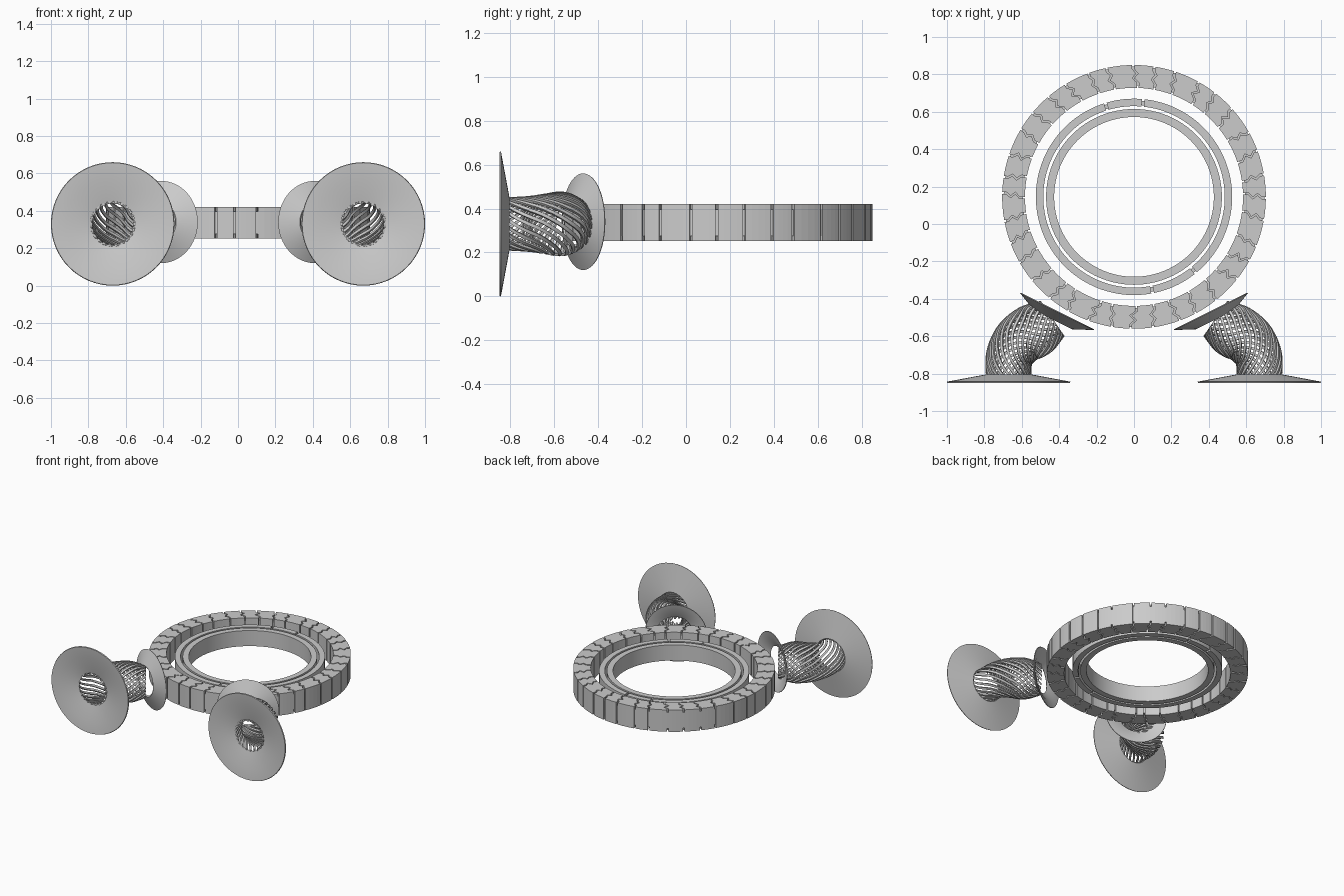
import bpy, bmesh, math, random
from mathutils import Vector

if "Cube" in bpy.data.objects:
    bpy.data.objects.remove(bpy.data.objects["Cube"])

random.seed(4)
C = Vector((0, 0.145, 0))          # ring centre
ZUP = Vector((0, 0, 1))


def finish(bm, name, smooth=None):
    bmesh.ops.recalc_face_normals(bm, faces=bm.faces)
    me = bpy.data.meshes.new(name)
    bm.to_mesh(me)
    bm.free()
    ob = bpy.data.objects.new(name, me)
    bpy.context.collection.objects.link(ob)
    if smooth:
        bpy.ops.object.select_all(action='DESELECT')
        ob.select_set(True)
        bpy.context.view_layer.objects.active = ob
        bpy.ops.object.shade_smooth_by_angle(angle=math.radians(smooth))
    return ob


def bridge(bm, loops, closed=True):
    """Skin a list of equally long vertex loops."""
    n = len(loops[0])
    for i in range(len(loops) if closed else len(loops) - 1):
        a, b = loops[i], loops[(i + 1) % len(loops)]
        for k in range(n):
            bm.faces.new((a[k], a[(k + 1) % n], b[(k + 1) % n], b[k]))


def lathe(name, profile, origin, axis, sides=64):
    """Revolve a closed (radius, height) profile around an axis."""
    axis = axis.normalized()
    u = axis.cross(ZUP) if abs(axis.z) < 0.9 else Vector((1, 0, 0))
    u.normalize()
    w = axis.cross(u)
    bm = bmesh.new()
    loops = []
    for r, h in profile:
        loops.append([bm.verts.new(origin + axis * h + (u * math.cos(t) + w * math.sin(t)) * r)
                      for t in (2 * math.pi * k / sides for k in range(sides))])
    bridge(bm, loops)
    return finish(bm, name, 25)


def ring(name, r0, r1, z0, z1):
    return lathe(name, [(r0, z0), (r1, z0), (r1, z1), (r0, z1)], C, ZUP, 96)


def prism(bm, left, right, z0, z1):
    """Solid strip between two polar polylines."""
    loops = []
    for (ra, ta), (rb, tb) in zip(left, right):
        pts = [(ra, ta, z0), (rb, tb, z0), (rb, tb, z1), (ra, ta, z1)]
        loops.append([bm.verts.new(C + Vector((r * math.cos(t), r * math.sin(t), z)))
                      for r, t, z in pts])
    bridge(bm, loops, False)
    bm.faces.new(loops[0])
    bm.faces.new(loops[-1])


# outer ring: core plus segments separated by zigzag grooves
ring("outer_ring_core", 0.595, 0.697, 0.275, 0.395)
N = 36
radii = [0.583, 0.612, 0.635, 0.66, 0.683, 0.705]
seams = []
for i in range(N):
    s = random.choice((-1, 1))
    amp = random.uniform(0.03, 0.055)
    base = 2 * math.pi * (i + random.uniform(-0.12, 0.12)) / N
    seams.append([base + s * amp * f for f in (-0.5, -0.5, 0.5, -0.3, 0.45, 0.45)])
bm = bmesh.new()
for i in range(N):
    a = seams[i]
    b = [t + (2 * math.pi if i == N - 1 else 0) for t in seams[(i + 1) % N]]
    g = 0.008                     # half groove width as an angle
    cols = []
    for f in range(5):            # subdivide so the rim stays round
        cols.append([(r, (p + g) * (1 - f / 4) + (q - g) * f / 4)
                     for r, p, q in zip(radii, a, b)])
    for c0, c1 in zip(cols, cols[1:]):
        prism(bm, c0, c1, 0.252, 0.42)
bmesh.ops.remove_doubles(bm, verts=bm.verts, dist=1e-5)
# drop the inner walls left between welded columns
inner = [f for f in bm.faces if all(len(e.link_faces) > 2 or e.calc_length() > 0.1 for e in f.edges)
         and abs(f.normal.z) < 0.5]
seen = {}
for f in bm.faces:
    seen.setdefault(frozenset(v.index for v in f.verts), []).append(f)
finish(bm, "outer_ring_segments")

# middle ring: four arcs with narrow slots over a recessed core
ring("middle_ring_core", 0.492, 0.516, 0.285, 0.385)
bm = bmesh.new()
cuts = [math.radians(d) for d in (-79, -51, 84.5, 107, 281)]
for a, b in zip(cuts, cuts[1:]):
    n = max(4, int((b - a) / 0.065))
    ts = [a + 0.014 + (b - a - 0.028) * k / n for k in range(n + 1)]
    prism(bm, [(0.485, t) for t in ts], [(0.525, t) for t in ts], 0.275, 0.395)
finish(bm, "middle_ring_arcs", 25)

# inner ring
ring("inner_ring", 0.427, 0.47, 0.275, 0.395)

# stands: base flange, twisted strand tube, ring-side flange; mirrored in x
PATH = [(0.67, -0.82), (0.665, -0.71), (0.61, -0.62), (0.52, -0.562), (0.435, -0.505)]
RAD = [0.115, 0.122, 0.135, 0.14, 0.108]


def spline(vals, t):
    n = len(vals) - 1
    i = min(int(t * n), n - 1)
    f = t * n - i
    p = [vals[max(0, min(n, i + k))] for k in (-1, 0, 1, 2)]
    return 0.5 * (2 * p[1] + (p[2] - p[0]) * f + (2 * p[0] - 5 * p[1] + 4 * p[2] - p[3]) * f * f
                  + (3 * p[1] - p[0] - 3 * p[2] + p[3]) * f ** 3)


def stand(side, label):
    pts = [Vector((x * side, y, 0.33)) for x, y in PATH]
    lathe(label + "_base_flange",
          [(0.327, -0.85), (0.33, -0.843), (0.125, -0.805), (0.115, -0.812), (0.245, -0.842)],
          Vector((0.67 * side, 0, 0.33)), Vector((0, 1, 0)))
    lathe(label + "_ring_flange",
          [(0.218, 0.0), (0.22, -0.004), (0.115, -0.052), (0.105, -0.046), (0.165, -0.014)],
          Vector((0.41 * side, -0.465, 0.34)), Vector((-0.447 * side, 0.894, 0)))
    strands, steps, twist = 22, 28, -math.pi * 0.9 * side
    bm = bmesh.new()
    for s in range(strands):
        loops = []
        for k in range(steps + 1):
            t = k / steps
            c = spline(pts, t)
            d = (spline(pts, min(1, t + 0.02)) - spline(pts, max(0, t - 0.02))).normalized()
            u = d.cross(ZUP)
            r = spline(RAD, t)
            a = 2 * math.pi * s / strands + twist * t
            loop = []
            for da, dr in ((-1, -1), (1, -1), (1, 1), (-1, 1)):
                b = a + da * 0.068
                loop.append(bm.verts.new(c + (u * math.cos(b) + ZUP * math.sin(b)) * (r + dr * 0.006)))
            loops.append(loop)
        bridge(bm, loops, False)
        bm.faces.new(loops[0])
        bm.faces.new(loops[-1])
    finish(bm, label + "_twisted_tube", 30)


stand(1, "right_stand")
stand(-1, "left_stand")
